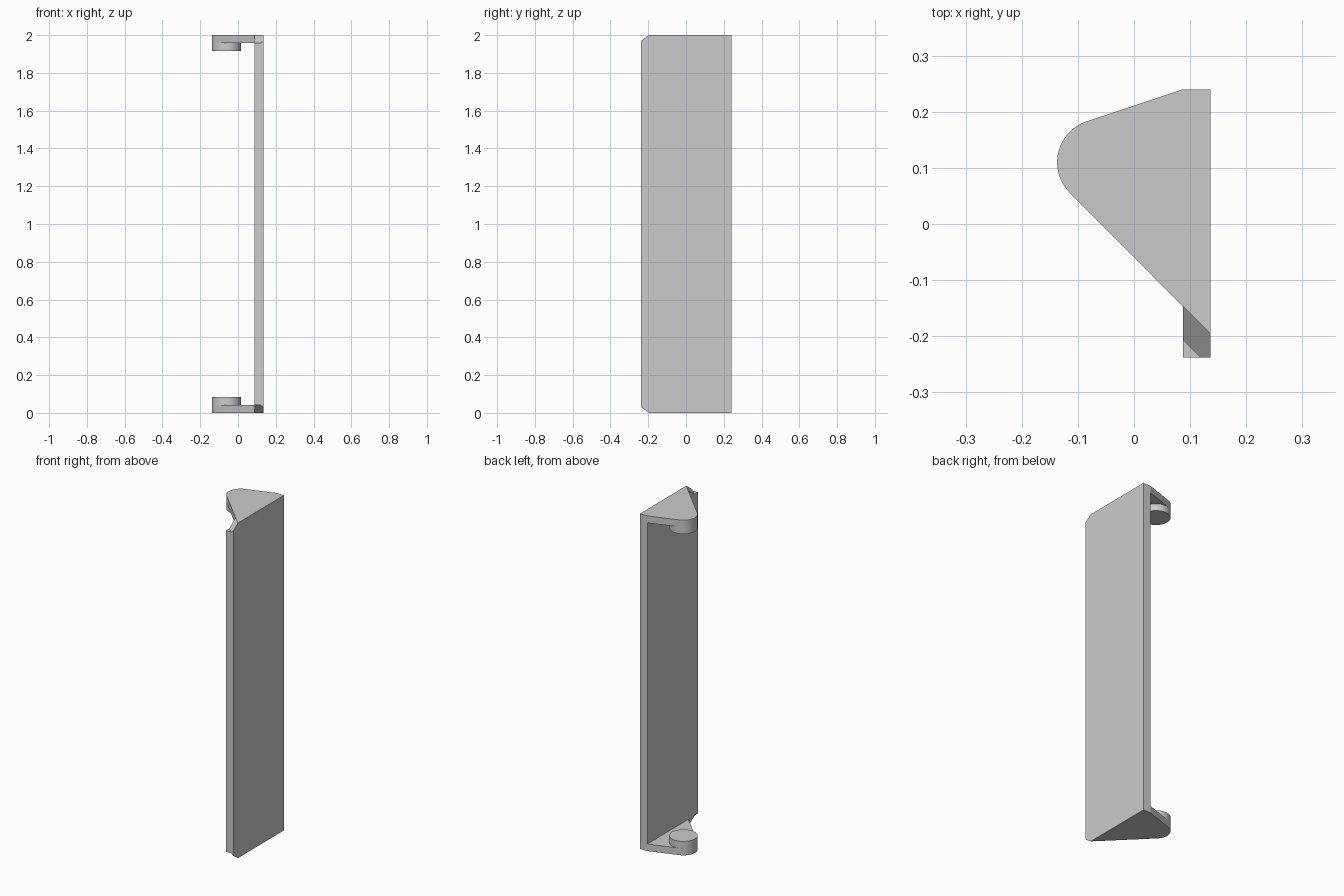
import bpy, bmesh
from math import cos, sin, radians
from mathutils import Vector

cube = bpy.data.objects.get("Cube")
if cube:
    bpy.data.objects.remove(cube, do_unlink=True)

grey = bpy.data.materials.new("plain grey")
grey.use_nodes = True
colour = (0.6, 0.6, 0.6, 1)
grey.diffuse_color = colour
grey.node_tree.nodes["Principled BSDF"].inputs["Base Color"].default_value = colour

HEIGHT = 2.0
INNER, OUTER = 0.087, 0.136      # plate faces in x
FRONT, BACK = -0.238, 0.24       # plate edges in y
EAR, PEG = 0.042, 0.083          # ear thickness, peg height
CENTRE, RADIUS = Vector((-0.06, 0.11)), 0.077


def prism(name, outline, direction):
    """Extrude a closed 3D outline along a direction."""
    bm = bmesh.new()
    face = bm.faces.new([bm.verts.new(p) for p in outline])
    new = bmesh.ops.extrude_face_region(bm, geom=[face])["geom"]
    verts = [v for v in new if isinstance(v, bmesh.types.BMVert)]
    bmesh.ops.translate(bm, verts=verts, vec=direction)
    bmesh.ops.recalc_face_normals(bm, faces=bm.faces)
    mesh = bpy.data.meshes.new(name)
    bm.to_mesh(mesh)
    bm.free()
    mesh.materials.append(grey)
    obj = bpy.data.objects.new(name, mesh)
    bpy.context.collection.objects.link(obj)
    return obj


def activate(obj):
    bpy.ops.object.select_all(action="DESELECT")
    obj.select_set(True)
    bpy.context.view_layer.objects.active = obj


def smooth(obj):
    activate(obj)
    bpy.ops.object.shade_smooth_by_angle(angle=radians(30))


def arc(start, end, steps):
    angles = [radians(start + (end - start) * i / steps) for i in range(steps + 1)]
    return [CENTRE + RADIUS * Vector((cos(a), sin(a))) for a in angles]


# Tall back plate
plate = prism("plate", [(INNER, FRONT, 0), (OUTER, FRONT, 0),
                        (OUTER, BACK, 0), (INNER, BACK, 0)], (0, 0, HEIGHT))

# Ear outline: straight edge on the plate, rounded nose around the peg
ear_outline = [(INNER, -0.147), (INNER, BACK)] + [tuple(p) for p in arc(108.4, 225, 24)]
peg_outline = arc(0, 352.5, 47)

for end, base, up in (("bottom", 0, 1), ("top", HEIGHT, -1)):
    # Sloped diagonal notch in the front corner of the plate
    notch = [(-0.03, -0.021), (-0.119, EAR), (-0.3, EAR), (-0.3, -0.021)]
    outline = [(-0.1, u + 0.1, base + up * z) for u, z in notch]
    cutter = prism("notch_cutter", outline, (0.4, -0.4, 0))
    cutter.hide_render = True
    activate(plate)
    cut = plate.modifiers.new("notch", "BOOLEAN")
    cut.operation, cut.solver, cut.object = "DIFFERENCE", "EXACT", cutter
    bpy.ops.object.modifier_apply(modifier=cut.name)
    bpy.data.objects.remove(cutter, do_unlink=True)

    # Ear and round pivot peg
    smooth(prism(end + "_ear", [(x, y, base) for x, y in ear_outline], (0, 0, up * EAR)))
    smooth(prism(end + "_peg", [(x, y, base + up * EAR) for x, y in peg_outline],
                 (0, 0, up * (PEG - EAR))))
